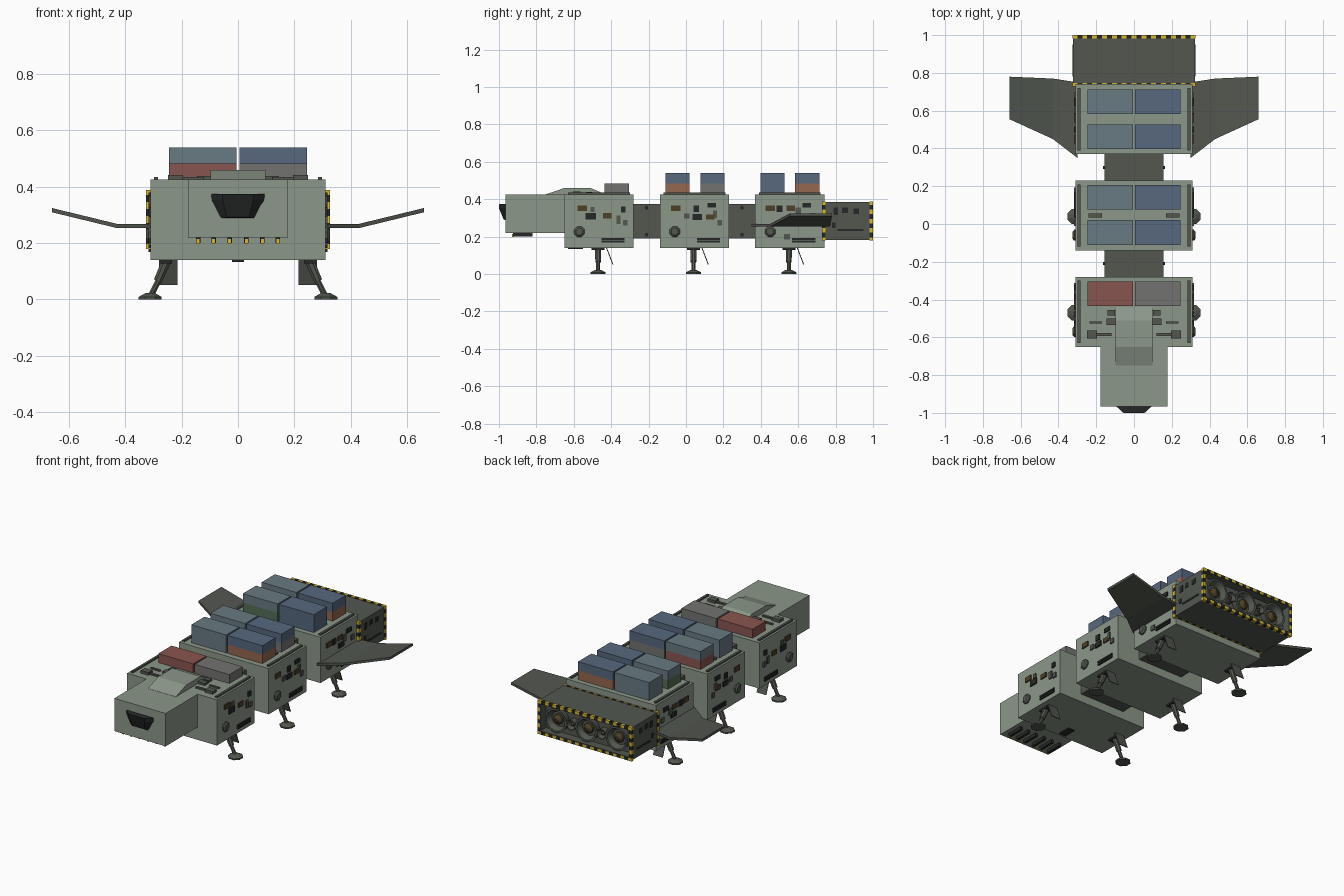
import bpy, bmesh, math
from mathutils import Vector

if "Cube" in bpy.data.objects:
    bpy.data.objects.remove(bpy.data.objects["Cube"])


def mat(name, r, g, b):
    m = bpy.data.materials.new(name)
    m.diffuse_color = (r, g, b, 1)
    m.use_nodes = True
    m.node_tree.nodes["Principled BSDF"].inputs["Base Color"].default_value = m.diffuse_color
    return m


HULL = mat("hull_green_grey", 0.26, 0.31, 0.25)
DARK = mat("dark_grey", 0.085, 0.095, 0.078)
BLACK = mat("near_black", 0.018, 0.022, 0.02)
BLUE = mat("blue", 0.095, 0.14, 0.21)
SLATE = mat("slate", 0.14, 0.195, 0.225)
RED = mat("red", 0.25, 0.09, 0.08)
ORANGE = mat("orange", 0.3, 0.135, 0.08)
GREY = mat("grey", 0.17, 0.175, 0.165)
GREEN = mat("green", 0.09, 0.155, 0.09)
YELLOW = mat("yellow", 0.7, 0.48, 0.03)
BROWN = mat("brown", 0.075, 0.05, 0.02)


def finish(name, bm, m, smooth=False):
    bmesh.ops.recalc_face_normals(bm, faces=bm.faces)
    me = bpy.data.meshes.new(name)
    bm.to_mesh(me)
    bm.free()
    me.materials.append(m)
    ob = bpy.data.objects.new(name, me)
    bpy.context.collection.objects.link(ob)
    if smooth:
        bpy.ops.object.select_all(action='DESELECT')
        ob.select_set(True)
        bpy.context.view_layer.objects.active = ob
        bpy.ops.object.shade_smooth_by_angle(angle=math.radians(30))
    return ob


def add_loft(bm, rings):
    vs = [[bm.verts.new(p) for p in r] for r in rings]
    n = len(vs[0])
    for a, b in zip(vs, vs[1:]):
        for i in range(n):
            j = (i + 1) % n
            bm.faces.new((a[i], a[j], b[j], b[i]))
    bm.faces.new(vs[0])
    bm.faces.new(vs[-1])


def loft(name, rings, m, smooth=False):
    bm = bmesh.new()
    add_loft(bm, rings)
    return finish(name, bm, m, smooth)


def rect_y(y, hx, z0, z1):
    return [(-hx, y, z0), (hx, y, z0), (hx, y, z1), (-hx, y, z1)]


def boxes(name, items, m, mirror=False):
    """items: (x0, x1, y0, y1, z0, z1)"""
    bm = bmesh.new()
    for x0, x1, y0, y1, z0, z1 in items:
        for s in ((1, -1) if mirror else (1,)):
            add_loft(bm, [[(s * x0, y0, z), (s * x1, y0, z), (s * x1, y1, z), (s * x0, y1, z)]
                          for z in (z0, z1)])
    return finish(name, bm, m)


def turned(name, p, q, profile, m, n=8, smooth=False):
    """profile: (fraction along p-q, radius)"""
    p, q = Vector(p), Vector(q)
    rot = (q - p).to_track_quat('Z', 'Y')
    rings = [[p.lerp(q, t) + rot @ Vector((r * math.cos(a), r * math.sin(a), 0))
              for a in [2 * math.pi * (i + .5) / n for i in range(n)]] for t, r in profile]
    return loft(name, rings, m, smooth)


# cargo modules, deck rails and connecting necks
for i, y in enumerate((-0.65, -0.14, 0.37)):
    boxes(f"module_{i}", [(-.31, .31, y, y + .37, .14, .425)], HULL)
    boxes(f"deck_rails_{i}", [(.284, .298, y + .02, y + .35, .42, .435)], DARK, True)
for i, y in enumerate((-0.29, 0.22)):
    boxes(f"neck_{i}", [(-.155, .155, y, y + .16, .19, .375)], DARK)
    boxes(f"neck_clamps_{i}", [(.15, .163, y + .072, y + .088, z, z + .02) for z in (.2, .345)], BLACK, True)

# cockpit with faceted window and roof hump
boxes("cockpit", [(-.177, .177, -.965, -.64, .22, .425)], HULL)


def window_ring(pts):
    return [(x, y, z) for x, y, z in pts] + [(-x, y, z) for x, y, z in reversed(pts)]


loft("cockpit_window", [
    window_ring([(.1, -.96, .375), (.098, -.96, .352), (.065, -.96, .287)]),
    window_ring([(.056, -1, .373), (.054, -1, .352), (.04, -.975, .292)])], BLACK)
hump = [(-.75, .42), (-.75, .426), (-.65, .46), (-.51, .46), (-.44, .43), (-.44, .42)]
loft("cockpit_hump", [[(x, y, z) for y, z in hump] for x in (-.097, .097)], HULL)
lamps = [s * x for x in (.03, .087, .142) for s in (1, -1)]
boxes("chin_bars", [(x - .008, x + .008, -.925, -.82, .2, .225) for x in lamps], BLACK)
boxes("chin_lamps", [(x - .006, x + .006, -.93, -.922, .197, .214) for x in lamps], YELLOW)
boxes("belly_hatch", [(-.022, .022, -.63, -.55, .133, .145)], BLACK)

# roof fittings
boxes("roof_fittings", [(.1, .14, -.485, -.455, .42, .436), (.095, .145, -.535, -.5, .42, .438),
                        (.17, .235, -.527, -.515, .42, .434), (.195, .248, -.605, -.565, .42, .442),
                        (.12, .2, -.592, -.577, .42, .434), (.17, .24, .035, .055, .42, .434)], DARK, True)

# cargo containers: (x side, y start, layer, material)
L, R, H = -.245, .005, .056
cargo = [(L, -.435, 0, RED), (R, -.435, 0, GREY)]
for y, left, right in ((-.11, SLATE, ORANGE), (.077, RED, GREY), (.397, GREEN, BLUE), (.583, SLATE, ORANGE)):
    cargo += [(L, y, 0, left), (R, y, 0, right), (L, y, 1, SLATE), (R, y, 1, BLUE)]
for i, (x, y, k, m) in enumerate(cargo):
    boxes(f"container_{i}", [(x, x + .24, y, y + .13, .427 + k * H, .427 + (k + 1) * H)], m)


# side panels, given as (y centre, z centre, width, height)
def panels(name, items, m, x=.306, depth=.012):
    boxes(name, [(x, x + depth, y - w / 2, y + w / 2, z - h / 2, z + h / 2) for y, z, w, h in items], m, True)


panels("side_hatches", [(-.555, .352, .05, .03), (-.42, .312, .045, .028), (-.055, .352, .05, .03),
                        (.13, .305, .045, .028), (.45, .352, .05, .03), (.56, .352, .045, .028)], BROWN)
panels("side_openings", [(-.51, .31, .055, .035), (-.335, .345, .025, .03), (.055, .35, .03, .035),
                         (.06, .305, .05, .03), (.137, .367, .045, .025), (.5, .35, .03, .035),
                         (.645, .367, .045, .025), (.57, .305, .05, .03)], BLACK)
panels("side_boxes", [(-.5, .345, .022, .028), (-.36, .29, .022, .045), (-.325, .275, .025, .03),
                      (.005, .31, .03, .028), (.18, .275, .025, .03), (.155, .32, .02, .04),
                      (.6, .335, .03, .04), (.68, .31, .03, .03), (.54, .2, .03, .03)], DARK)
panels("side_vents", [(y, z, .125, .011) for y in (-.39, .12, .63) for z in (.173, .188)], BLACK)
for i, y in enumerate((-.57, -.06, .45)):
    for s in (1, -1):
        turned(f"side_port_{i}_{s}", (s * .3, y, .227), (s * .326, y, .227), [(0, .03), (.7, .03), (1, .02)], DARK)

# landing legs with bay doors
for i, y in enumerate((-.47, .04, .55)):
    for s in (1, -1):
        turned(f"foot_{i}_{s}", (s * .312, y, 0), (s * .312, y, .022), [(0, .044), (.4, .044), (1, .018)], DARK)
        turned(f"leg_lower_{i}_{s}", (s * .276, y, .08), (s * .31, y, .012), [(0, .011), (1, .011)], DARK)
        turned(f"leg_upper_{i}_{s}", (s * .25, y, .145), (s * .285, y, .065), [(0, .018), (1, .016)], DARK)
        loft(f"bay_door_{i}_{s}", [[(s * .215, y + d, z), (s * .28, y + d, z),
                                    (s * .28, y + d + .005, z), (s * .215, y + d + .005, z)]
                                   for d, z in ((.042, .142), (.077, .05))], DARK)
    boxes(f"leg_socket_{i}", [(.235, .275, y - .035, y + .035, .128, .145)], BLACK, True)

# bent wings
for s in (1, -1):
    loft(f"wing_{s}", [[(s * x, a, z), (s * x, b, z), (s * x, b, z + .015), (s * x, a, z + .015)]
                       for x, a, b, z in ((.3, .35, .75, .253), (.43, .45, .77, .253), (.66, .555, .78, .309))], DARK)

# engine housing, open at the back
loft("engine_housing", [rect_y(.73, .322, .182, .384), rect_y(.998, .322, .182, .384),
                        rect_y(.998, .305, .2, .367), rect_y(.945, .305, .2, .367)], DARK)
panels("housing_panels", [(.8, .335, .025, .04), (.85, .34, .03, .03), (.91, .335, .03, .03),
                          (.88, .235, .14, .012), (.79, .26, .02, .03)], BLACK, .318, .007)

# hazard stripe frames
for name, y0, y1 in (("front", .727, .747), ("rear", .981, 1.0)):
    x, z0, z1, t, nx, nz = .326, .178, .388, .018, 25, 7
    groups = [[], []]
    for i in range(nx):
        a, b = -x + 2 * x * i / nx, -x + 2 * x * (i + 1) / nx
        groups[i % 2].extend([(a, b, y0, y1, z1 - t, z1), (a, b, y0, y1, z0, z0 + t)])
    for i in range(nz):
        a, b = z0 + t + (z1 - z0 - 2 * t) * i / nz, z0 + t + (z1 - z0 - 2 * t) * (i + 1) / nz
        groups[(i + 1) % 2].extend([(x - t, x, y0, y1, a, b), (-x, -x + t, y0, y1, a, b)])
    boxes(f"stripe_yellow_{name}", groups[0], YELLOW)
    boxes(f"stripe_black_{name}", groups[1], BLACK)

# main and auxiliary engine nozzles
for i, (x, r) in enumerate(((-.21, .075), (0, .075), (.21, .075), (-.105, .032), (.105, .032))):
    turned(f"nozzle_{i}", (x, .94, .283), (x, .985, .283),
           [(0, r * .9), (1, r), (1, r * .84), (.3, r * .62)], DARK, 24, True)
    turned(f"nozzle_core_{i}", (x, .945, .283), (x, .98, .283),
           [(0, r * .45), (.5, r * .4), (1, r * .12)], BROWN, 24, True)
